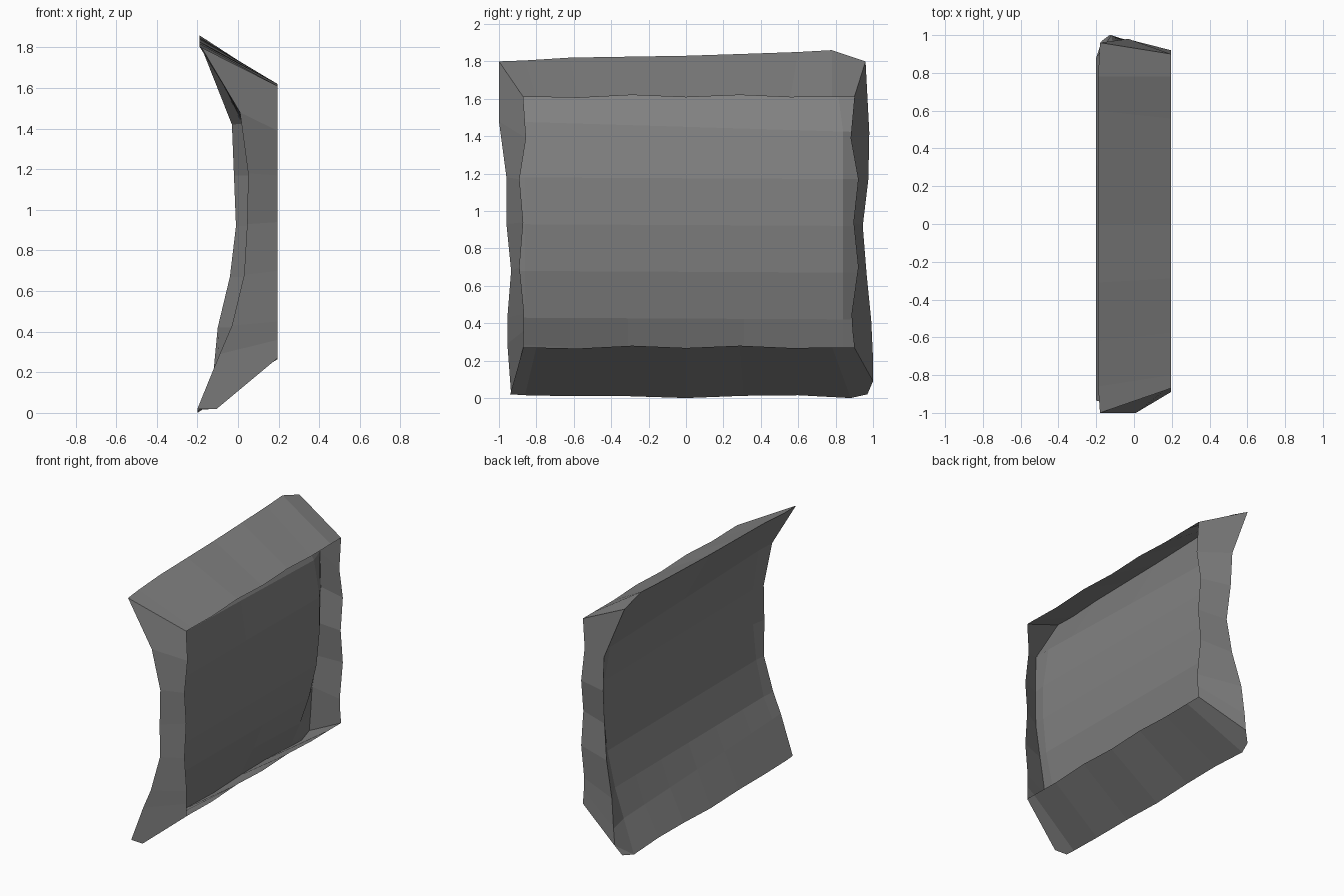
import bpy, bmesh

if "Cube" in bpy.data.objects:
    bpy.data.objects.remove(bpy.data.objects["Cube"])

# Near (-y) and far (+y) edges of the dished panel, bottom to top: (x, y, z)
near = [(-.2, -.935, .02), (-.09, -.955, .29), (-.03, -.955, .43), (.03, -.935, .68),
        (.045, -.96, .93), (.05, -.96, 1.18), (.01, -1.0, 1.48), (-.18, -1.0, 1.8)]
far = [(-.13, 1.0, .09), (-.12, 1.0, .21), (-.10, .99, .42), (-.04, .965, .67),
       (-.01, .945, .92), (-.02, .975, 1.17), (-.03, .98, 1.42), (-.18, .96, 1.8)]
# Inner column ys, panel depth per row, and heights of the bottom and top edges
ys = [-.86, -.62, -.31, 0, .31, .6, .84]
depth = [-.2, -.09, -.02, .04, .065, .065, .02, -.19]
bottom_z = [.015, .01, .01, 0, .012, .015, 0]
top_z = [1.805, 1.82, 1.825, 1.83, 1.84, 1.85, 1.86]
# Open rim in the plane x = 0.19
rim_z = [.27, .36, .45, .70, .94, 1.17, 1.39, 1.61]
rim_near = [-.87, -.867, -.865, -.89, -.87, -.89, -.855, -.87]
rim_far = [.90, .89, .885, .92, .895, .92, .88, .90]
rim_dz = [0, 0, -.005, .01, -.002, .01, -.002, 0, 0]

bm = bmesh.new()
rows, cols = len(depth), len(ys) + 2

# Dished panel grid
grid = []
for r in range(rows):
    row = [near[r]]
    for c, y in enumerate(ys):
        t = (y + 1) / 2
        z = near[r][2] * (1 - t) + far[r][2] * t
        if r == 0:
            z = bottom_z[c]
            y = .88 if c == len(ys) - 1 else y
        elif r == rows - 1:
            z = top_z[c]
            y = .78 if c == len(ys) - 1 else y
        row.append((depth[r], y, z))
    row.append(far[r])
    grid.append([bm.verts.new(p) for p in row])
for r in range(rows - 1):
    for c in range(cols - 1):
        bm.faces.new((grid[r][c], grid[r + 1][c], grid[r + 1][c + 1], grid[r][c + 1]))

# Perimeter indices, counter-clockwise seen from +x
loop = [(0, c) for c in range(cols)] + [(r, cols - 1) for r in range(1, rows)]
loop += [(rows - 1, c) for c in range(cols - 2, -1, -1)] + [(r, 0) for r in range(rows - 2, 0, -1)]


def rim_point(r, c):
    if c == 0:
        y = rim_near[r]
    elif c == cols - 1:
        y = rim_far[r]
    else:
        y = ys[c - 1] * .93
    return (.195, y, rim_z[r] + (rim_dz[c] if r in (0, rows - 1) else 0))


# Sloping walls from the panel edge to the open rim; near bottom corner is clipped
rim = [bm.verts.new(rim_point(r, c)) for r, c in loop]
back = [grid[r][c] for r, c in loop]
near_clip = bm.verts.new((-.105, -.94, .02))
far_clip = bm.verts.new((-.17, .97, .02))
far_i = cols - 1
for i in range(len(loop)):
    j = (i + 1) % len(loop)
    corners = [back[i], back[j], rim[j], rim[i]]
    if j == 0:
        corners.insert(2, near_clip)
    if i == 0:
        corners.append(near_clip)
    if j == far_i:
        corners.insert(1, far_clip)
    bm.faces.new(corners)

# Small chip closing the far bottom corner
bm.faces.new((back[far_i - 1], back[far_i], far_clip))

bmesh.ops.recalc_face_normals(bm, faces=bm.faces)
# Point the shell outward: the panel faces -x
bm.faces.ensure_lookup_table()
if bm.faces[3 * (cols - 1) + 3].normal.x > 0:
    bmesh.ops.reverse_faces(bm, faces=bm.faces)

mesh = bpy.data.meshes.new("dished_panel_shell")
bm.to_mesh(mesh)
bm.free()
obj = bpy.data.objects.new("dished_panel_shell", mesh)
bpy.context.collection.objects.link(obj)

# Dark grey
mat = bpy.data.materials.new("dark_grey")
mat.diffuse_color = (.22, .22, .22, 1)
mat.use_nodes = True
mat.node_tree.nodes["Principled BSDF"].inputs["Base Color"].default_value = mat.diffuse_color
mesh.materials.append(mat)
